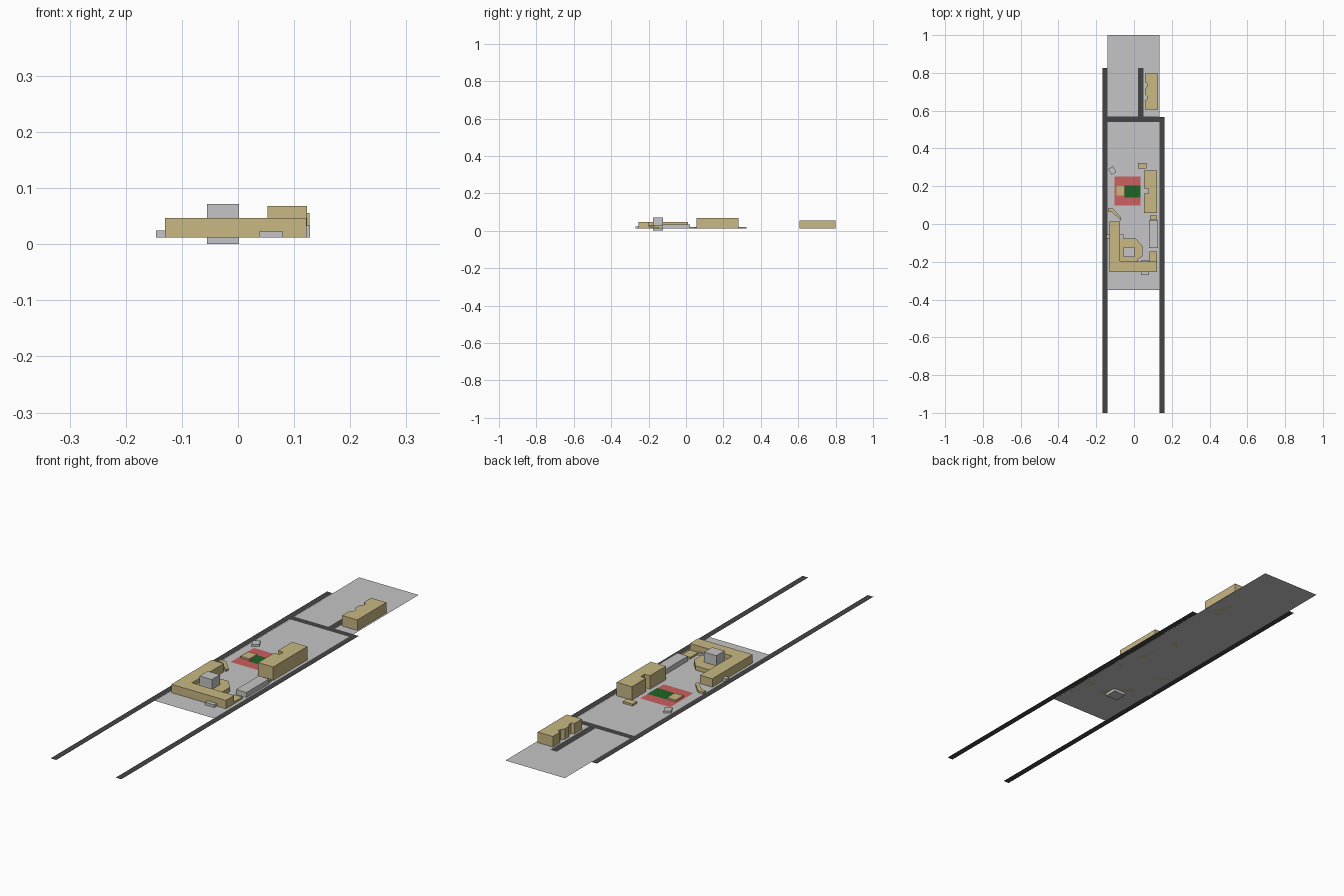
import bpy, bmesh, math

if "Cube" in bpy.data.objects:
    bpy.data.objects.remove(bpy.data.objects["Cube"])

BASE = 0.012


def material(name, rgb):
    m = bpy.data.materials.new(name)
    m.diffuse_color = (*rgb, 1)
    m.use_nodes = True
    m.node_tree.nodes["Principled BSDF"].inputs["Base Color"].default_value = m.diffuse_color
    return m


GREY = material("pale grey", (0.56, 0.56, 0.57))
TAN = material("sandstone tan", (0.58, 0.48, 0.23))
ROAD = material("asphalt", (0.06, 0.06, 0.062))
RED = material("brick red", (0.61, 0.115, 0.115))
GREEN = material("lawn green", (0.013, 0.13, 0.018))


def prism(name, points, z0, z1, mat):
    """Flat outline, extruded upward when z1 is above z0."""
    bm = bmesh.new()
    face = bm.faces.new([bm.verts.new((x, y, z0)) for x, y in points])
    face.normal_update()
    if face.normal.z < 0:
        face.normal_flip()
    if z1 > z0:
        ext = bmesh.ops.extrude_face_region(bm, geom=[face], use_keep_orig=True)
        for v in ext["geom"]:
            if isinstance(v, bmesh.types.BMVert):
                v.co.z = z1
        bmesh.ops.recalc_face_normals(bm, faces=bm.faces)
    mesh = bpy.data.meshes.new(name)
    bm.to_mesh(mesh)
    bm.free()
    mesh.materials.append(mat)
    ob = bpy.data.objects.new(name, mesh)
    bpy.context.collection.objects.link(ob)
    return ob


def rect(x0, x1, y0, y1):
    return [(x0, y0), (x1, y0), (x1, y1), (x0, y1)]


def turned(cx, cy, w, d, degrees):
    c, s = math.cos(math.radians(degrees)), math.sin(math.radians(degrees))
    return [(cx + x * c - y * s, cy + x * s + y * c)
            for x, y in rect(-w / 2, w / 2, -d / 2, d / 2)]


# Ground sheet and roads
prism("ground", rect(-0.14, 0.135, -0.35, 1.0), BASE, BASE, GREY)
for name, r in {
    "west_road": (-0.166, -0.14, -1.0, 0.825),
    "east_road": (0.135, 0.161, -1.0, 0.567),
    "cross_road": (-0.14, 0.135, 0.541, 0.569),
    "middle_road": (0.02, 0.05, 0.569, 0.825),
}.items():
    prism(name, rect(*r), BASE + 0.0008, BASE + 0.0008, ROAD)

# Paved square with lawn
prism("paved_square", rect(-0.103, 0.035, 0.098, 0.252), BASE + 0.0008, BASE + 0.0008, RED)
prism("lawn", rect(-0.05, 0.035, 0.14, 0.205), BASE + 0.0016, BASE + 0.0016, GREEN)

# L-shaped main building and its lower courtyard wing
prism("main_building", [(-0.13, -0.254), (0.122, -0.254), (0.122, -0.199),
                        (-0.074, -0.199), (-0.074, 0.012), (-0.13, 0.012)],
      BASE, 0.047, TAN)
prism("courtyard_wing", [(-0.074, -0.199), (0.022, -0.199), (0.022, -0.186),
                         (0.046, -0.17), (0.046, -0.118), (0.01, -0.077),
                         (-0.074, -0.077)], BASE, 0.03, TAN)
prism("courtyard_tower", rect(-0.055, 0.002, -0.176, -0.122), 0, 0.072, GREY)

# East hall with a west entrance notch
prism("east_hall", [(0.053, 0.057), (0.123, 0.057), (0.123, 0.282), (0.053, 0.282),
                    (0.053, 0.188), (0.078, 0.188), (0.078, 0.162), (0.053, 0.162)],
      BASE, 0.068, TAN)

# North hall: two recesses mirrored about its middle
mid = 0.702
half = [(0.127, 0.096), (0.057, 0.096), (0.057, 0.048), (0.07, 0.042),
        (0.07, 0.028), (0.059, 0.014)]
outline = [(x, mid + d) for x, d in half] + [(x, mid - d) for x, d in reversed(half)]
prism("north_hall", outline, BASE, 0.056, TAN)

# Low grey annexes
for name, r, top in [
    ("long_annex", (0.08, 0.128, -0.127, 0.022), 0.033),
    ("south_porch", (0.037, 0.08, -0.27, -0.192), 0.023),
    ("west_porch", (-0.146, -0.128, -0.077, -0.055), 0.024),
    ("inner_porch", (-0.076, -0.055, -0.098, -0.055), 0.024),
]:
    prism(name, rect(*r), BASE, top, GREY)
prism("kiosk", turned(-0.115, 0.283, 0.03, 0.036, 30), BASE, 0.02, GREY)

# Small tan pavilions
for name, r in {
    "north_pavilion": (0.02, 0.065, 0.295, 0.324),
    "square_pavilion": (-0.093, -0.052, 0.15, 0.2),
    "hall_link": (0.085, 0.122, 0.024, 0.046),
    "south_link": (0.082, 0.122, -0.199, -0.145),
}.items():
    prism(name, rect(*r), BASE, 0.02, TAN)
prism("diagonal_walk", [(-0.138, 0.082), (-0.112, 0.082), (-0.068, 0.035),
                        (-0.068, 0.018), (-0.082, 0.03), (-0.118, 0.064),
                        (-0.138, 0.066)], BASE, 0.02, TAN)
